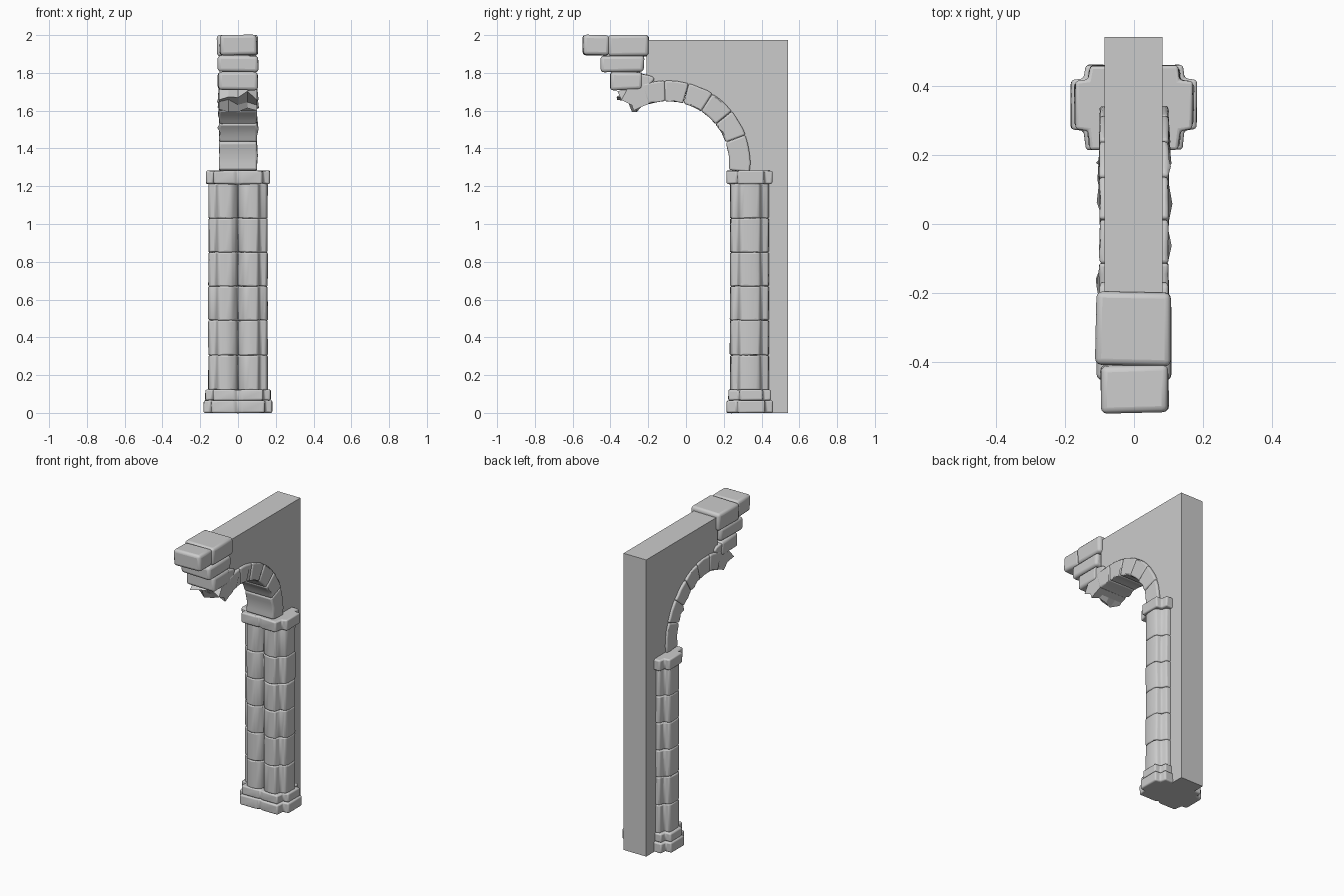
import bpy, bmesh, math, random

random.seed(4)
if "Cube" in bpy.data.objects:
    bpy.data.objects.remove(bpy.data.objects["Cube"], do_unlink=True)

stone = bpy.data.materials.new("grey stone")
stone.use_nodes = True
GREY = (0.6, 0.6, 0.6, 1)
stone.diffuse_color = GREY
stone.node_tree.nodes["Principled BSDF"].inputs["Base Color"].default_value = GREY


def prism(name, outline, lo, hi, axis="x", bevel=0.0, wobble=0.0, steps=1, rough=None):
    """Extrude an outline (yz along x, or xy along z) and round its edges."""
    bm = bmesh.new()
    rings = []
    for i in range(steps + 1):
        t = lo + (hi - lo) * i / steps
        ring = []
        for k, (a, b) in enumerate(outline):
            if rough and k in rough:
                a += random.uniform(-0.03, 0.035)
                b += random.uniform(-0.025, 0.025)
            co = (t, a, b) if axis == "x" else (a, b, t)
            ring.append(bm.verts.new([c + random.uniform(-wobble, wobble) for c in co]))
        rings.append(ring)
    bm.faces.new(rings[0])
    bm.faces.new(rings[-1])
    n = len(outline)
    for r, s in zip(rings, rings[1:]):
        for k in range(n):
            bm.faces.new((r[k], r[(k + 1) % n], s[(k + 1) % n], s[k]))
    bmesh.ops.recalc_face_normals(bm, faces=bm.faces)
    mesh = bpy.data.meshes.new(name)
    bm.to_mesh(mesh)
    bm.free()
    mesh.materials.append(stone)
    obj = bpy.data.objects.new(name, mesh)
    bpy.context.scene.collection.objects.link(obj)
    if bevel:
        mod = obj.modifiers.new("worn edges", "BEVEL")
        mod.width = bevel
        mod.segments = 3
        mod.limit_method = "ANGLE"
        mod.angle_limit = math.radians(25)
        mesh.shade_smooth()
        mesh.set_sharp_from_angle(angle=math.radians(50))
    return obj


def mirrored(half):
    """Complete a right-hand plan outline across x = 0."""
    return half + [(-x, y) for x, y in reversed(half) if x > 0]


def brick(name, y0, y1, z0, z1, x0=-0.105, x1=0.105):
    prism(name, [(y0, z0), (y1, z0), (y1, z1), (y0, z1)], x0, x1,
          bevel=0.018, wobble=0.004)


# Arch geometry in the yz plane
CY, CZ, R_IN, R_OUT = -0.10, 1.32, 0.33, 0.44


def arc(radius, a0, a1, n):
    angles = [math.radians(a0 + (a1 - a0) * i / n) for i in range(n + 1)]
    return [(CY + radius * math.cos(a), CZ + radius * math.sin(a)) for a in angles]


# Plain wall slab that follows the back of the arch
wall = [(0.3, 0), (0.54, 0), (0.54, 1.975), (-0.21, 1.975), (-0.21, 1.74)]
wall += arc(0.4, 103, 0, 20) + [(0.3, 1.28)]
prism("wall", wall, -0.085, 0.082)

# Twin-lobed column shaft, built of stacked drums
shaft = mirrored([(0, 0.28), (0.012, 0.255), (0.035, 0.238), (0.065, 0.233),
                  (0.105, 0.24), (0.118, 0.275), (0.15, 0.285), (0.157, 0.31),
                  (0.157, 0.37), (0.15, 0.39), (0.12, 0.4), (0.11, 0.435),
                  (0.06, 0.443), (0, 0.44)])
levels = [0.12, 0.305, 0.49, 0.67, 0.85, 1.03, 1.215]
for i, (z0, z1) in enumerate(zip(levels, levels[1:])):
    prism(f"column_drum_{i + 1}", shaft, z0, z1, "z", bevel=0.008, wobble=0.002)


# Notched slabs for the base and the capital
def slab(name, w, y0, y1, z0, z1):
    plan = mirrored([(0, y0 + 0.012), (0.02, y0), (w - 0.042, y0), (w - 0.037, y0 + 0.055),
                     (w, y0 + 0.06), (w, y1 - 0.045), (w - 0.037, y1 - 0.04),
                     (w - 0.042, y1), (0, y1)])
    prism(name, plan, z0, z1, "z", bevel=0.009, wobble=0.002)


slab("base_lower", 0.182, 0.215, 0.46, 0, 0.066)
slab("base_upper", 0.173, 0.225, 0.45, 0.066, 0.124)
slab("capital", 0.17, 0.215, 0.457, 1.212, 1.282)

# Arch stones
joints = [-6, 20, 39, 57, 75, 92, 108]
for i, (a0, a1) in enumerate(zip(joints, joints[1:])):
    outline = arc(R_IN, a0, a1, 4) + arc(R_OUT, a1, a0, 4)
    prism(f"arch_stone_{i + 1}", outline, -0.1, 0.1, bevel=0.01, wobble=0.002)

# Broken last arch stone with a jagged end
broken = arc(R_IN, 107, 122, 2) + [(-0.285, 1.645), (-0.35, 1.68), (-0.31, 1.715)]
broken += arc(R_OUT, 114, 107, 1)
prism("broken_arch_stone", broken, -0.1, 0.1, steps=4, rough=(2, 3, 4))

# Stepped bricks of the overhang
brick("top_end_brick", -0.545, -0.408, 1.892, 2.0, -0.096, 0.1)
brick("top_brick", -0.408, -0.198, 1.89, 2.0, -0.11, 0.105)
brick("middle_brick", -0.45, -0.222, 1.803, 1.892)
brick("lower_brick", -0.4, -0.23, 1.71, 1.803)
prism("lower_wedge_brick", [(-0.26, 1.70), (-0.19, 1.735), (-0.165, 1.765),
                            (-0.18, 1.785), (-0.25, 1.80)], -0.1, 0.1,
      bevel=0.01, wobble=0.003)
